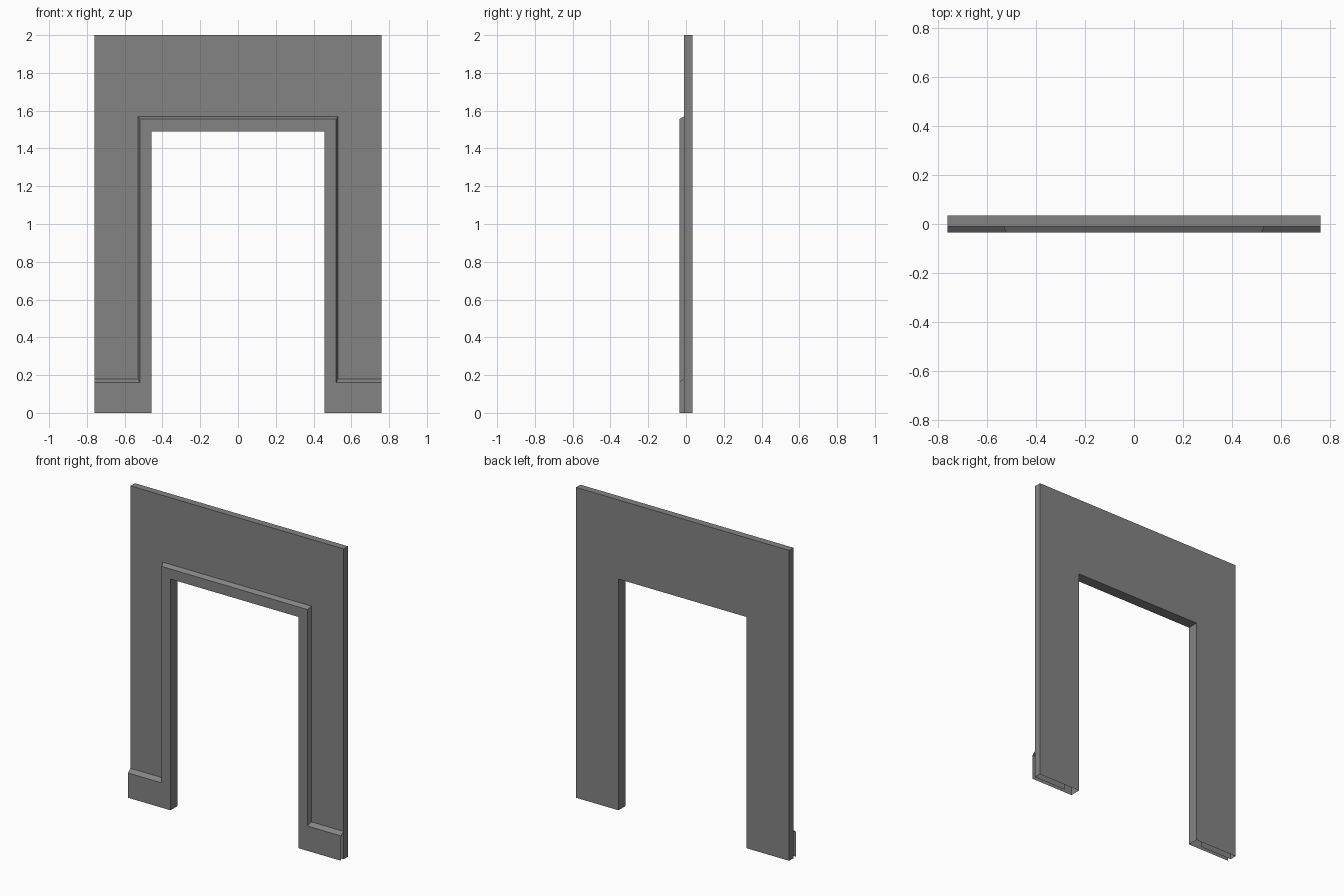
import bpy
import bmesh

if "Cube" in bpy.data.objects:
    bpy.data.objects.remove(bpy.data.objects["Cube"])

WALL_X, TOP = 0.76, 2.0             # wall half width and height
OPEN_X, OPEN_Z = 0.457, 1.49        # doorway half width and height
BACK, FACE, TRIM = 0.035, -0.01, -0.035   # depth planes, back to front


def arch(outer, x, z):
    """Outline: right-hand outer points, their mirror, then back round an opening."""
    mirror = [(-px, pz) for px, pz in reversed(outer)]
    return outer + mirror + [(-x, 0), (-x, z), (x, z), (x, 0)]


def trim_outline(x, z, base):
    return arch([(WALL_X, 0), (WALL_X, base), (x, base), (x, z)], OPEN_X, OPEN_Z)


def ring(bm, outline, y):
    return [bm.verts.new((x, y, z)) for x, z in outline]


def bridge(bm, a, b, open_ends=False):
    """Join two rings, leaving the floor edge (and optionally the wall ends) open."""
    for i in range(len(a)):
        j = (i + 1) % len(a)
        on_floor = a[i].co.z == 0 and a[j].co.z == 0
        on_end = a[i].co.x == a[j].co.x and abs(abs(a[i].co.x) - WALL_X) < 1e-4
        if not (on_floor or (open_ends and on_end)):
            bm.faces.new((a[i], a[j], b[j], b[i]))


bm = bmesh.new()

# Wall slab: back face and edges, open at the floor
wall = arch([(WALL_X, 0), (WALL_X, TOP)], OPEN_X, OPEN_Z)
back = ring(bm, wall, BACK)
bm.faces.new(back[::-1])
bridge(bm, back, ring(bm, wall, FACE))

# Front panel, running down behind the skirting
bm.faces.new(ring(bm, arch([(WALL_X, 0), (WALL_X, TOP)], 0.53, 1.57), FACE))

# Door casing and skirting with a sloped outer edge
root = ring(bm, trim_outline(0.53, 1.57, 0.18), FACE)
front = ring(bm, trim_outline(0.52, 1.555, 0.16), TRIM)
bridge(bm, root, front, open_ends=True)
bm.faces.new(front)

# Weld the pieces
bmesh.ops.remove_doubles(bm, verts=bm.verts, dist=0.0005)
mesh = bpy.data.meshes.new("doorway_wall")
bm.to_mesh(mesh)
bm.free()

# Dark grey paint
paint = bpy.data.materials.new("dark_grey")
paint.diffuse_color = (0.23, 0.23, 0.23, 1)
paint.use_nodes = True
paint.node_tree.nodes["Principled BSDF"].inputs["Base Color"].default_value = paint.diffuse_color
mesh.materials.append(paint)
bpy.context.collection.objects.link(bpy.data.objects.new("doorway_wall", mesh))
